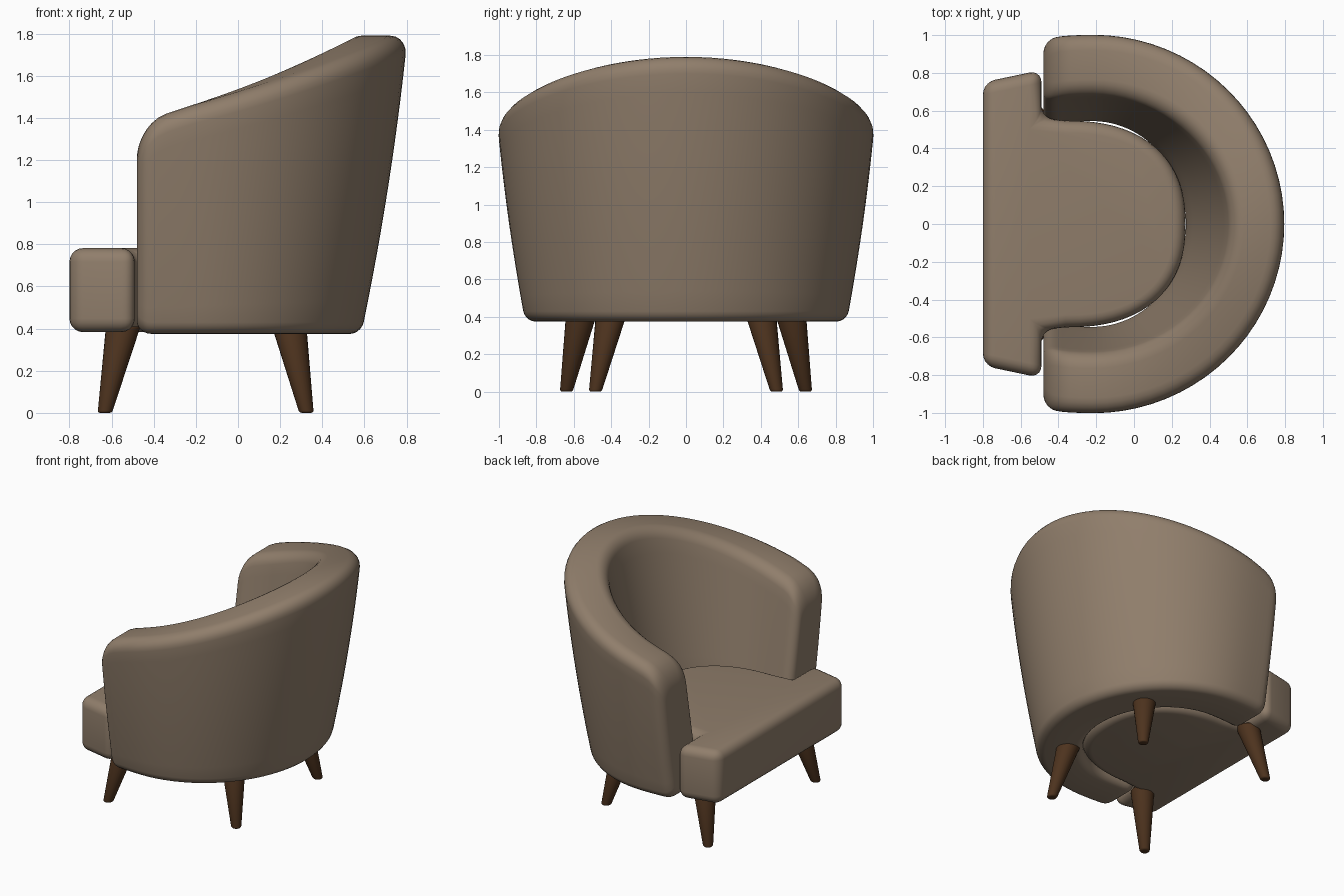
import bpy, bmesh, math
from mathutils import Vector

if "Cube" in bpy.data.objects:
    bpy.data.objects.remove(bpy.data.objects["Cube"])

def material(name, rgb):
    m = bpy.data.materials.new(name)
    m.diffuse_color = (*rgb, 1)
    m.use_nodes = True
    m.node_tree.nodes["Principled BSDF"].inputs["Base Color"].default_value = m.diffuse_color
    return m

FABRIC = material("taupe fabric", (0.28, 0.209, 0.148))
WOOD = material("dark wood", (0.075, 0.033, 0.013))

def make_object(name, bm, mat, bevel=0, segments=4, limit=40):
    bmesh.ops.recalc_face_normals(bm, faces=bm.faces)
    me = bpy.data.meshes.new(name)
    bm.to_mesh(me)
    bm.free()
    ob = bpy.data.objects.new(name, me)
    bpy.context.collection.objects.link(ob)
    me.materials.append(mat)
    if bevel:
        b = ob.modifiers.new("rounding", 'BEVEL')
        b.width, b.segments = bevel, segments
        b.limit_method, b.angle_limit = 'ANGLE', math.radians(limit)
    bpy.ops.object.select_all(action='DESELECT')
    ob.select_set(True)
    bpy.context.view_layer.objects.active = ob
    if bevel:
        bpy.ops.object.modifier_apply(modifier="rounding")
    bpy.ops.object.shade_smooth_by_angle(angle=math.radians(40))
    return ob

# ---- wrap-around back and arms: rounded section swept along a U ----
Z0, CX, END, W = 0.375, -0.22, -0.48, 0.32

def section(zt, e):
    """Rounded rectangle (p across, z up), inset by e at the arm ends."""
    rt, ri, rb = 0.09, 0.075, 0.055
    pts = []
    def arc(cp, cz, r, a0):
        for i in range(6):
            a = math.radians(a0 + 18 * i)
            pts.append((cp + r * math.cos(a), cz + r * math.sin(a)))
    def side(p, za, zb):
        pts.extend((p, za + (zb - za) * i / 12) for i in range(1, 12))
    lo, hi, b, t = e, W - e, Z0 + e, zt
    arc(hi - rb, b + rb, rb, -90)
    side(hi, b + rb, t - rt)
    arc(hi - rt, t - rt, rt, 0)
    arc(lo + ri, t - ri, ri, 90)
    side(lo, t - ri, b + rb)
    arc(lo + rb, b + rb, rb, 180)
    return pts

def station(theta, x):
    """theta runs around the back; x (below CX) runs along a straight arm."""
    c, s = math.cos(theta), math.sin(theta)
    full = 1.46 + 0.26 * c + 0.07 * c * c + 0.33 * min(0, x - CX)
    u = min(1, max(0, (-0.34 - x) / 0.14))
    q = min(1, max(0, (-0.41 - x) / 0.07))
    zt = full - 0.17 * (1 - math.sqrt(1 - u * u))
    e = 0.06 * (1 - math.sqrt(1 - q * q))
    ring = []
    for p, z in section(zt, e):
        t = (z - Z0) / (full - Z0)
        f = 1.35 * t - 0.35 * t * t             # outer wall flare
        g = max(0, (t - 0.22) / 0.73)           # inner wall, upright below the seat
        k = p / W
        a = (0.495 + 0.225 * g) * (1 - k) + (0.805 + 0.22 * f) * k
        b = (0.545 + 0.135 * g) * (1 - k) + (0.86 + 0.15 * f) * k
        b -= 0.25 * max(0, CX - x) ** 2
        ring.append((x + a * c, b * s, z))
    return ring

arm_x = [CX, -0.28, -0.34, -0.38, -0.41, -0.43, -0.445, -0.458, -0.468, -0.475, -0.479, END]
half = math.pi / 2
rings = [station(-half, x) for x in reversed(arm_x)]
rings += [station(-half + math.pi * i / 40, CX) for i in range(1, 40)]
rings += [station(half, x) for x in arm_x]

bm = bmesh.new()
vr = [[bm.verts.new(co) for co in r] for r in rings]
n = len(vr[0])
for r0, r1 in zip(vr, vr[1:]):
    for j in range(n):
        bm.faces.new((r0[j], r0[(j + 1) % n], r1[(j + 1) % n], r1[j]))
bm.faces.new(vr[0])
bm.faces.new(vr[-1])
make_object("back_and_arms", bm, FABRIC)

# ---- T-shaped seat cushion ----
side_pts = [(-0.80, 0.75), (-0.49, 0.815), (-0.49, 0.56)]
for i in range(19):
    a = half * (1 - i / 18)
    side_pts.append((-0.36 + 0.633 * math.cos(a) ** 0.85, 0.547 * math.sin(a) ** 0.85 if i < 18 else 0))
outline = side_pts + [(x, -y) for x, y in reversed(side_pts[:-1])]
bm = bmesh.new()
face = bm.faces.new([bm.verts.new((x, y, 0.383)) for x, y in outline])
ext = bmesh.ops.extrude_face_region(bm, geom=[face])
bmesh.ops.translate(bm, vec=(0, 0, 0.399),
                    verts=[v for v in ext["geom"] if isinstance(v, bmesh.types.BMVert)])
make_object("seat_cushion", bm, FABRIC, bevel=0.065, segments=5, limit=50)

# ---- splayed tapered legs ----
def leg(name, foot, top):
    foot, top = Vector(foot), Vector(top)
    bm = bmesh.new()
    bmesh.ops.create_cone(bm, cap_ends=True, segments=24, radius1=0.034, radius2=0.082, depth=1)
    for v in bm.verts:
        c = foot.lerp(top, v.co.z + 0.5)
        v.co = (v.co.x + c.x, v.co.y + c.y, c.z)
    make_object(name, bm, WOOD, bevel=0.012, segments=3, limit=50)

for s, label in ((1, "left"), (-1, "right")):
    leg("front_leg_" + label, (-0.632, 0.64 * s, 0), (-0.545, 0.56 * s, 0.41))
    leg("rear_leg_" + label, (0.325, 0.485 * s, 0), (0.243, 0.40 * s, 0.41))
